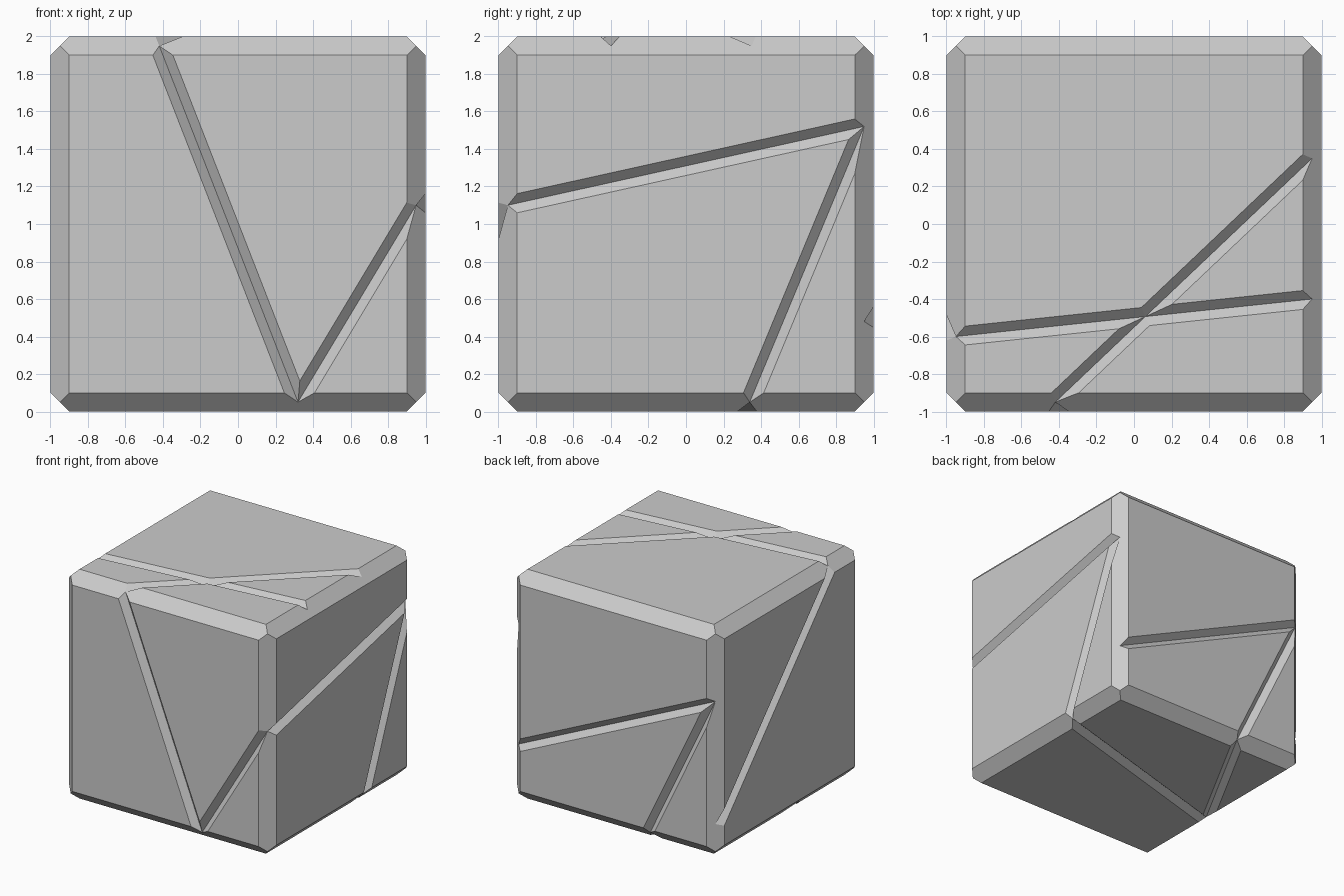
import bpy, bmesh
from itertools import product
from mathutils import Vector

if "Cube" in bpy.data.objects:
    bpy.data.objects.remove(bpy.data.objects["Cube"])

HALF, CH, DEPTH = 1.0, 0.1, 0.05      # half size, edge chamfer, groove depth
TIP = HALF - DEPTH                    # grooves start and end half way down a chamfer


def make_object(name, points):
    """Convex solid around a set of points."""
    bm = bmesh.new()
    for p in points:
        bm.verts.new(p)
    bmesh.ops.convex_hull(bm, input=bm.verts[:])
    bmesh.ops.dissolve_limit(bm, angle_limit=0.01, verts=bm.verts[:], edges=bm.edges[:])
    bmesh.ops.recalc_face_normals(bm, faces=bm.faces[:])
    mesh = bpy.data.meshes.new(name)
    bm.to_mesh(mesh)
    bm.free()
    obj = bpy.data.objects.new(name, mesh)
    bpy.context.collection.objects.link(obj)
    return obj


def groove_cutter(normal, start, end):
    """Triangular prism whose lower edge runs from start to end."""
    n, a, b = Vector(normal), Vector(start), Vector(end)
    along = (b - a).normalized()
    side = n.cross(along)
    a, b = a - along * 0.15, b + along * 0.15
    up = n * 0.1
    return make_object("groove_cutter",
                       [p + o for p in (a, b) for o in (Vector(), up + side * 0.1, up - side * 0.1)])


# Chamfered block: four corners per face plus a point at each block corner
corners = []
for s in product((-1, 1), repeat=3):
    corners.append(Vector(s) * TIP)
    for axis in range(3):
        p = Vector(s) * (HALF - CH)
        p[axis] = s[axis] * HALF
        corners.append(p)
block = make_object("cracked_block", [p + Vector((0, 0, HALF)) for p in corners])

# Groove paths: face normal, then polylines along that face (groove bottom)
lo, hi = DEPTH, 2 - DEPTH
paths = [
    ((0, -1, 0), [(-0.42, -TIP, hi), (0.32, -TIP, lo), (TIP, -TIP, 1.10)]),   # front
    ((1, 0, 0), [(TIP, -TIP, 1.10), (TIP, TIP, 1.52), (TIP, 0.34, lo)]),      # right
    ((0, 1, 0), [(TIP, TIP, 0.48), (-TIP, TIP, 1.36), (-0.32, TIP, lo)]),     # back
    ((-1, 0, 0), [(-TIP, TIP, 0.29), (-TIP, -0.60, hi)]),                     # left
    ((0, 0, 1), [(-TIP, -0.60, hi), (TIP, -0.40, hi)]),                       # top
    ((0, 0, 1), [(-0.42, -TIP, hi), (TIP, 0.35, hi)]),
    ((0, 0, -1), [(TIP, 0.34, lo), (-TIP, -0.20, lo), (-0.32, TIP, lo)]),     # bottom
]

# Carve every groove out of the block
bpy.context.view_layer.objects.active = block
for normal, pts in paths:
    for a, b in zip(pts, pts[1:]):
        cutter = groove_cutter(normal, a, b)
        mod = block.modifiers.new("groove", 'BOOLEAN')
        mod.operation = 'DIFFERENCE'
        mod.solver = 'EXACT'
        mod.object = cutter
        bpy.ops.object.modifier_apply(modifier=mod.name)
        bpy.data.objects.remove(cutter)
